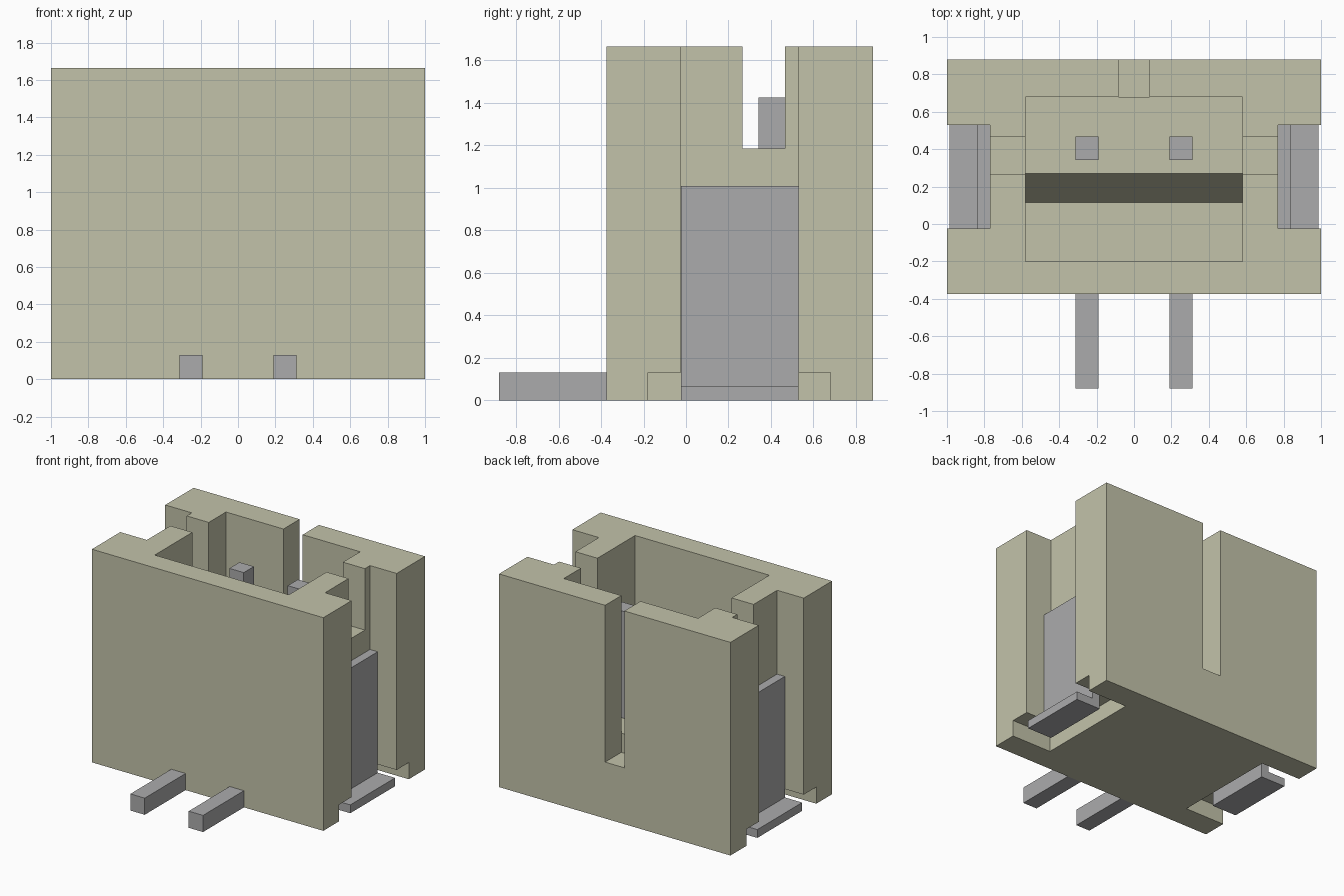
import bpy, bmesh
from mathutils import Vector

cube = bpy.data.objects.get("Cube")
if cube:
    bpy.data.objects.remove(cube, do_unlink=True)


def material(name, rgb):
    m = bpy.data.materials.new(name)
    m.use_nodes = True
    m.diffuse_color = (*rgb, 1)
    bsdf = next(n for n in m.node_tree.nodes if n.type == 'BSDF_PRINCIPLED')
    bsdf.inputs["Base Color"].default_value = (*rgb, 1)
    return m


beige = material("beige plastic", (0.545, 0.545, 0.402))
metal = material("grey metal", (0.41, 0.41, 0.415))


def prism(name, profile, axis, lo, hi, mat):
    """Extrude a profile along x (profile = y,z) or along y (profile = x,z)."""
    def place(p, t):
        return Vector((t, p[0], p[1])) if axis == 'x' else Vector((p[0], t, p[1]))
    bm = bmesh.new()
    face = bm.faces.new([bm.verts.new(place(p, lo)) for p in profile])
    ext = bmesh.ops.extrude_face_region(bm, geom=[face])
    verts = [g for g in ext["geom"] if isinstance(g, bmesh.types.BMVert)]
    step = place((0, 0), hi - lo)
    bmesh.ops.translate(bm, verts=verts, vec=step)
    bmesh.ops.recalc_face_normals(bm, faces=bm.faces)
    mesh = bpy.data.meshes.new(name)
    bm.to_mesh(mesh)
    bm.free()
    mesh.materials.append(mat)
    obj = bpy.data.objects.new(name, mesh)
    bpy.context.scene.collection.objects.link(obj)
    return obj


def box(name, x, y, z, mat):
    rect = [(y[0], z[0]), (y[1], z[0]), (y[1], z[1]), (y[0], z[1])]
    return prism(name, rect, 'x', min(x), max(x), mat)


def cut(target, cutter):
    mod = target.modifiers.new("cut", 'BOOLEAN')
    mod.operation = 'DIFFERENCE'
    mod.solver = 'EXACT'
    mod.object = cutter
    cutter.hide_render = True
    bpy.context.view_layer.objects.active = target
    bpy.ops.object.modifier_apply(modifier=mod.name)
    bpy.data.objects.remove(cutter, do_unlink=True)


# Housing block
housing = box("housing", (-1, 1), (-0.375, 0.88), (0, 1.665), beige)

# Open cavity with a stepped, sloping floor
cavity = [(-0.2, 1.9), (-0.2, 0.31), (0.115, 0.31), (0.27, 0.59), (0.68, 0.59), (0.68, 1.9)]
cut(housing, prism("cavity_cutter", cavity, 'x', -0.58, 0.58, beige))

# Keying slot in the back wall
cut(housing, box("back_slot_cutter", (-0.083, 0.083), (0.68, 1.0), (0.44, 1.9), beige))

# Side recesses, bottom notches and side wall slots
for s in (-1, 1):
    cut(housing, box("recess_cutter", (s * 0.77, s * 1.2), (-0.025, 0.53), (-0.2, 1.9), beige))
    cut(housing, box("notch_cutter", (s * 0.65, s * 1.2), (-0.18, 0.68), (-0.2, 0.13), beige))
    cut(housing, box("side_slot_cutter", (s * 0.5, s * 0.9), (0.265, 0.467), (1.185, 1.9), beige))

for s, side in ((1, "left"), (-1, "right")):
    # Bent solder tab: upright plate with an outward foot
    tab = [(0.77, 0), (0.987, 0), (0.987, 0.065), (0.837, 0.065), (0.837, 1.01), (0.77, 1.01)]
    prism(side + "_solder_tab", [(s * x, z) for x, z in tab], 'y', -0.024, 0.529, metal)

    # Bent contact pin: flat leg at the front, upright post in the cavity
    pin = [(-0.88, 0), (-0.375, 0), (-0.375, 0.02), (0.467, 0.02), (0.467, 1.425),
           (0.342, 1.425), (0.342, 0.13), (-0.88, 0.13)]
    prism(side + "_contact_pin", pin, 'x', s * 0.252 - 0.062, s * 0.252 + 0.062, metal)
